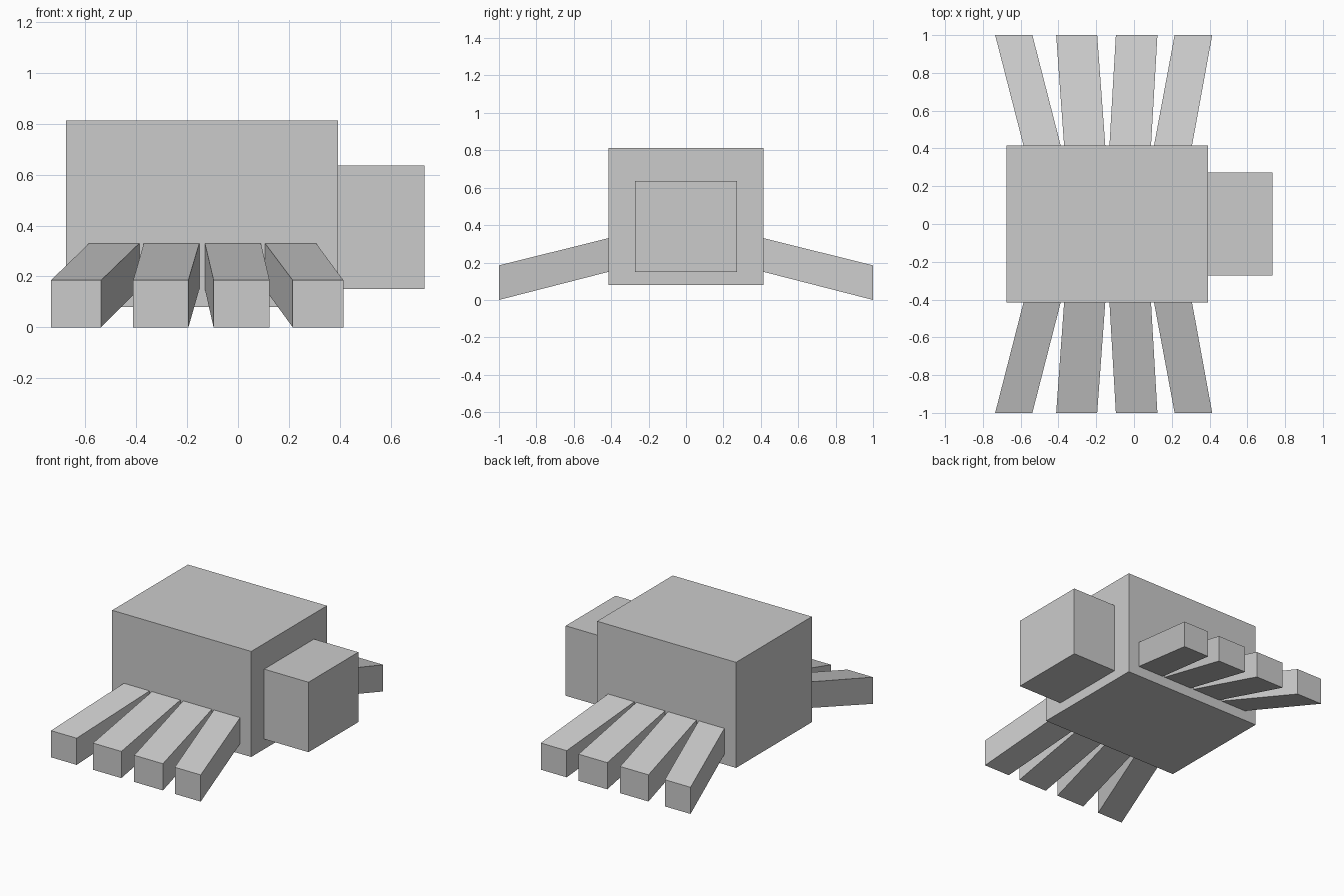
import bpy

if "Cube" in bpy.data.objects:
    bpy.data.objects.remove(bpy.data.objects["Cube"])

BOX_FACES = [(0, 3, 2, 1), (4, 5, 6, 7), (0, 1, 5, 4),
             (1, 2, 6, 5), (2, 3, 7, 6), (3, 0, 4, 7)]


def loft(name, end_a, end_b):
    """Six-sided block between two rectangles, each (y, x0, x1, z0, z1)."""
    verts = [(x, y, z)
             for y, x0, x1, z0, z1 in (end_a, end_b)
             for x, z in ((x0, z0), (x0, z1), (x1, z1), (x1, z0))]
    # flip the winding when the block runs towards -y
    faces = BOX_FACES if end_b[0] > end_a[0] else [f[::-1] for f in BOX_FACES]
    faces = [f[::-1] for f in faces]
    mesh = bpy.data.meshes.new(name)
    mesh.from_pydata(verts, [], faces)
    import bmesh
    bm = bmesh.new()
    bm.from_mesh(mesh)
    bmesh.ops.recalc_face_normals(bm, faces=bm.faces)
    bm.to_mesh(mesh)
    bm.free()
    obj = bpy.data.objects.new(name, mesh)
    bpy.context.collection.objects.link(obj)
    return obj


# Body and head blocks
HALF = 0.415
loft("body", (-HALF, -0.675, 0.392, 0.08, 0.812), (HALF, -0.675, 0.392, 0.08, 0.812))
loft("head", (-0.273, 0.392, 0.732, 0.15, 0.635), (0.273, 0.392, 0.732, 0.15, 0.635))

# Legs: (x range at the body, x range at the foot), splayed and sloping down
LEGS = [((-0.585, -0.388), (-0.735, -0.538)),
        ((-0.370, -0.152), (-0.412, -0.195)),
        ((-0.130, 0.090), (-0.096, 0.124)),
        ((0.106, 0.307), (0.215, 0.414))]
for side, s in (("right", -1), ("left", 1)):
    for i, (root, foot) in enumerate(LEGS, 1):
        loft(f"{side}_leg_{i}",
             (s * HALF, *root, 0.15, 0.33),
             (s * 1.0, *foot, 0.0, 0.185))
